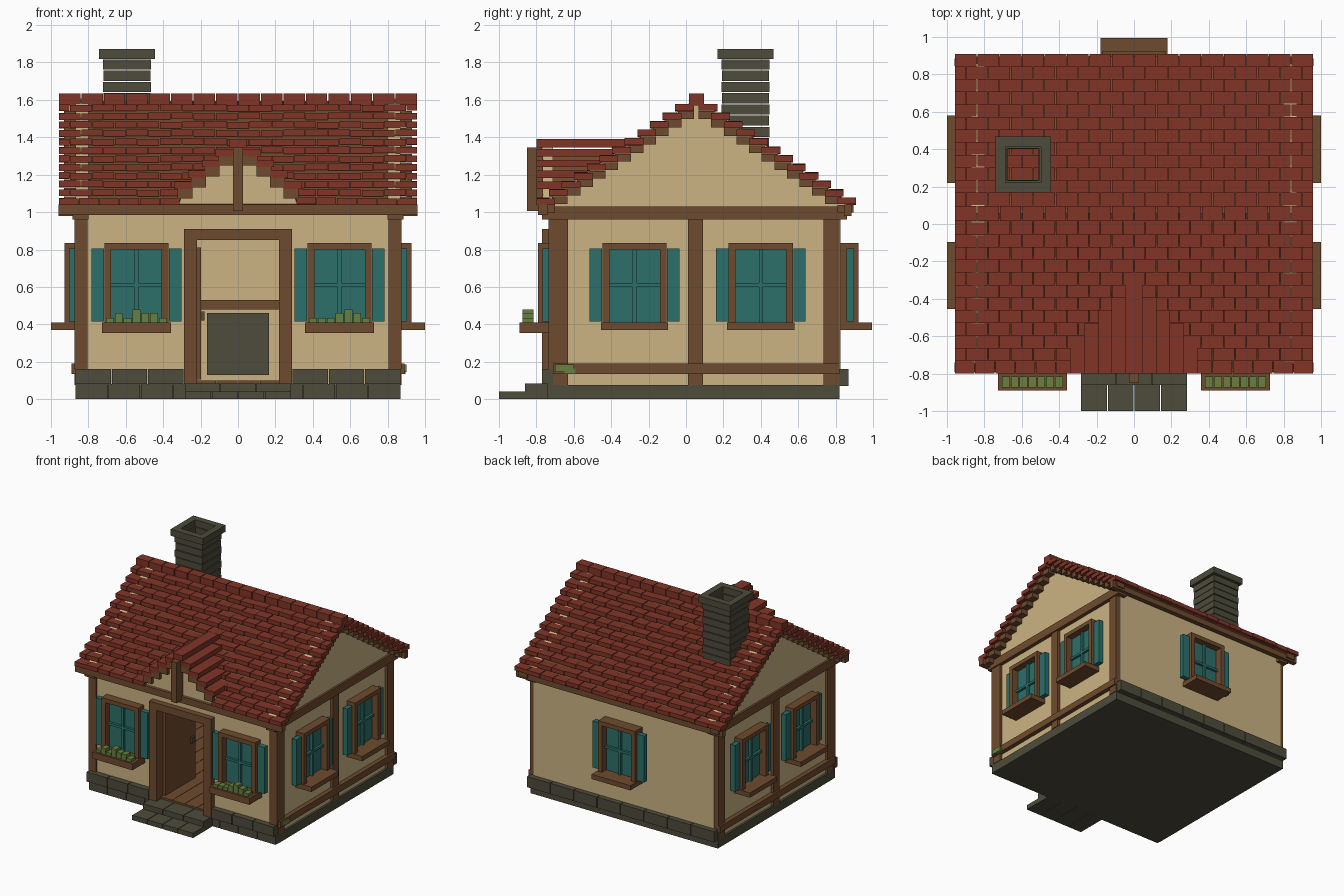
import bpy, bmesh, math, random
from mathutils import Matrix, Vector

if "Cube" in bpy.data.objects:
    bpy.data.objects.remove(bpy.data.objects["Cube"])

random.seed(4)


def srgb(r, g, b):
    return tuple(((c / 255 + 0.055) / 1.055) ** 2.4 for c in (r, g, b)) + (1,)


MATS = {}
for mat_name, col in {"plaster": (203, 180, 132), "red tile": (129, 53, 39), "timber": (111, 75, 46),
                      "teal paint": (45, 112, 106), "leaf green": (104, 126, 62),
                      "grey stone": (78, 76, 59)}.items():
    MATS[mat_name] = bpy.data.materials.new(mat_name)
    MATS[mat_name].diffuse_color = srgb(*col)


def finish(name, bm, mat):
    bmesh.ops.recalc_face_normals(bm, faces=bm.faces)
    me = bpy.data.meshes.new(name)
    bm.to_mesh(me)
    bm.free()
    me.materials.append(MATS[mat])
    ob = bpy.data.objects.new(name, me)
    bpy.context.collection.objects.link(ob)
    return ob


def boxes(name, mat, items, mx=Matrix()):
    """One object from boxes given as (x0, x1, y0, y1, z0, z1)."""
    bm = bmesh.new()
    for x0, x1, y0, y1, z0, z1 in items:
        m = Matrix.Translation(((x0 + x1) / 2, (y0 + y1) / 2, (z0 + z1) / 2))
        bmesh.ops.create_cube(bm, size=1, matrix=mx @ m @ Matrix.Diagonal((x1 - x0, y1 - y0, z1 - z0, 1)))
    return finish(name, bm, mat)


def prism(name, mat, pts, axis, a, b):
    """Extrude a 2D profile (u, z) along x or y from a to b."""
    bm = bmesh.new()
    vs = [bm.verts.new((a, u, z) if axis == "x" else (u, a, z)) for u, z in pts]
    f = bm.faces.new(vs)
    r = bmesh.ops.extrude_face_region(bm, geom=[f])
    d = Vector((b - a, 0, 0)) if axis == "x" else Vector((0, b - a, 0))
    bmesh.ops.translate(bm, vec=d, verts=[v for v in r["geom"] if isinstance(v, bmesh.types.BMVert)])
    return finish(name, bm, mat)


def split(x0, x1, n, gap=0.005):
    """Divide a span into n blocks with thin joints."""
    w = (x1 - x0) / n
    return [(x0 + i * w + gap / 2, x0 + (i + 1) * w - gap / 2) for i in range(n)]


def both(x0, x1, *rest):
    return [(x0, x1, *rest), (-x1, -x0, *rest)]


# Foundation and steps
boxes("foundation_slab", "grey stone", [(-0.87, 0.87, -0.71, 0.82, 0, 0.075)])
boxes("foundation_front_stones", "grey stone",
      [(a, b, -0.74, -0.70, 0, 0.08) for a, b in split(-0.87, 0.87, 10)]
      + [(a, b, -0.77, -0.70, 0.08, 0.16) for s in ((-0.87, -0.29), (0.29, 0.87)) for a, b in split(*s, 3)])
boxes("foundation_back_stones", "grey stone", [(a, b, 0.80, 0.87, 0.07, 0.16) for a, b in split(-0.87, 0.87, 8)])
boxes("front_steps", "grey stone",
      [(a, b, -1.0, -0.73, 0, 0.04) for a, b in split(-0.285, 0.285, 4)]
      + [(a, b, -0.86, -0.70, 0.04, 0.085) for a, b in split(-0.285, 0.285, 3)])

# Walls, floor
boxes("front_wall", "plaster", both(0.22, 0.85, -0.72, -0.68, 0.075, 1.04) + [(-0.22, 0.22, -0.72, -0.68, 0.85, 1.04)])
boxes("side_walls", "plaster", both(0.81, 0.853, -0.70, 0.81, 0.07, 1.04))
boxes("back_wall", "plaster", [(-0.84, 0.84, 0.78, 0.826, 0.07, 1.04)])
boxes("plank_floor", "timber", [(a, b, -0.71, 0.78, 0.075, 0.10) for a, b in split(-0.81, 0.81, 14, 0.003)])

# Timber frame
boxes("corner_posts", "timber",
      both(0.805, 0.875, -0.735, -0.63, 0.16, 0.98) + both(0.805, 0.875, -0.71, -0.63, 0.075, 0.20)
      + both(0.805, 0.875, 0.735, 0.82, 0.075, 0.98))
boxes("side_middle_posts", "timber", both(0.84, 0.875, 0.01, 0.09, 0.075, 0.98))
boxes("side_sill_beams", "timber", both(0.84, 0.89, -0.71, 0.82, 0.135, 0.19))
boxes("side_top_beams", "timber", both(0.80, 0.885, -0.77, 0.86, 0.96, 1.03))
boxes("eave_beams", "timber", [(-0.96, 0.96, -0.79, -0.74, 0.985, 1.04), (-0.96, 0.96, 0.845, 0.885, 0.98, 1.04)])
boxes("wall_moss", "leaf green", [(0.87, 0.90, -0.70, -0.60, 0.145, 0.185), (0.87, 0.895, -0.65, -0.59, 0.135, 0.165)])

# Doorway with the door standing open inwards
boxes("door_frame", "timber", both(0.22, 0.288, -0.77, -0.67, 0.08, 0.91) + [(-0.22, 0.22, -0.77, -0.67, 0.85, 0.91)])
boxes("open_door", "timber", [(-0.22, -0.198, a, b, 0.105, 0.81) for a, b in split(-0.68, -0.28, 4, 0.004)])
boxes("door_handle", "grey stone", [(-0.198, -0.18, -0.35, -0.32, 0.42, 0.47)])

# Fireplace inside, facing the door
boxes("fireplace_breast", "plaster", [(-0.24, 0.24, 0.70, 0.79, 0.10, 1.0)])
boxes("fireplace_mantel", "timber", [(-0.26, 0.26, 0.64, 0.72, 0.48, 0.53)])
boxes("fireplace_opening", "grey stone", [(-0.165, 0.165, 0.69, 0.71, 0.13, 0.46)])


# Windows: local -y points outwards, origin on the wall plane
def window(name, x, y, turn, planter=False):
    mx = Matrix.Translation((x, y, 0)) @ Matrix.Rotation(turn, 4, "Z")
    boxes(name + "_panes", "teal paint",
          [(-0.14, 0.14, -0.015, 0.03, 0.41, 0.81), (-0.01, 0.01, -0.035, 0, 0.41, 0.81),
           (-0.14, 0.14, -0.035, 0, 0.60, 0.62)], mx)
    boxes(name + "_frame", "timber",
          both(0.135, 0.172, -0.072, 0.03, 0.40, 0.835) + [(-0.135, 0.135, -0.072, 0.03, 0.80, 0.835)], mx)
    boxes(name + "_shutters", "teal paint", both(0.174, 0.24, -0.048, -0.008, 0.415, 0.805), mx)
    if not planter:
        boxes(name + "_sill", "timber", [(-0.18, 0.18, -0.145, 0.03, 0.37, 0.41)], mx)
        return
    boxes(name + "_flower_box", "timber", [(-0.185, 0.185, -0.17, 0, 0.355, 0.41)], mx)
    boxes(name + "_plants", "leaf green",
          [(a, b, -0.155, -0.095, 0.40, random.choice((0.435, 0.46, 0.48)))
           for a, b in split(-0.165, 0.165, 7)], mx)


for side, s in (("left", -1), ("right", 1)):
    window(f"front_{side}_window", 0.543 * s, -0.72, 0, True)
    for part, y in (("front", -0.275), ("rear", 0.40)):
        window(f"{side}_{part}_window", 0.855 * s, y, s * math.pi / 2)
window("back_window", 0, 0.85, math.pi)

# Main roof: stepped tile courses either side of the ridge
RY, N, DY, DZ = 0.055, 12, 0.0675, 0.0455
tiles, rakes = [], []
for side in (-1, 1):
    for i in range(N):
        d, top = 0.855 - DY * i, 1.075 + DZ * i
        spans = [(-0.96, -0.31, 6), (0.31, 0.96, 6)] if side < 0 and i == 0 else [(-0.96, 0.96, 16)]
        y0, y1 = sorted((RY + side * d, RY + side * max(d - 0.10, 0.0)))
        for x0, x1, n in spans:
            w = (x1 - x0) / n
            cuts = [x0] + [x0 + w * (k + (0.5 if i % 2 else 0)) for k in range(0 if i % 2 else 1, n)] + [x1]
            for a, b in zip(cuts, cuts[1:]):
                j = random.uniform(-0.003, 0.003)
                tiles.append((a + 0.002, b - 0.002, y0, y1, top - 0.035 + j, top + j))
        y0, y1 = sorted((RY + side * (d - 0.015), RY + side * max(d - 0.10, 0.0)))
        rakes += both(0.85, 0.93, y0, y1, top - 0.078, top - 0.036)
boxes("roof_tiles", "red tile", tiles)
boxes("roof_ridge_tiles", "red tile", [(a, b, 0.015, 0.095, 1.57, 1.633) for a, b in split(-0.96, 0.96, 16, 0.006)])
boxes("gable_rake_boards", "timber", rakes)
prism("roof_boarding", "timber",
      [(RY - 0.84, 1.033), (RY, 1.595), (RY + 0.84, 1.033), (RY + 0.82, 1.02), (RY, 1.57), (RY - 0.82, 1.02)],
      "x", -0.86, 0.86)
for name, s in (("left", -1), ("right", 1)):
    prism(name + "_gable_wall", "plaster", [(RY - 0.80, 1.0), (RY - 0.80, 1.066), (RY, 1.607),
                                            (RY + 0.80, 1.066), (RY + 0.80, 1.0)], "x", 0.80 * s, 0.868 * s)


# Small gable over the door
def meet(z):
    """y where the main roof reaches height z."""
    return RY - 0.855 + (z - 1.075) * DY / DZ + 0.05


prism("porch_gable_wall", "plaster", [(-0.32, 1.03), (0.32, 1.03), (0.30, 1.09), (0, 1.35), (-0.30, 1.09)],
      "y", -0.77, -0.71)
prism("porch_roof_core", "timber", [(-0.29, 1.05), (0.29, 1.05), (0, 1.33)], "y", -0.71, -0.45)
porch, barge = [(-0.045, 0.045, -0.80, meet(1.39), 1.345, 1.39)], []
for k in range(4):
    x, top = 0.025 + 0.073 * k, 1.338 - 0.058 * k
    porch += both(x, x + 0.095, -0.80, meet(top), top - 0.04, top)
    barge += both(x, x + 0.08, -0.80, -0.765, top - 0.09, top - 0.04)
boxes("porch_roof_tiles", "red tile", porch)
boxes("porch_barge_steps", "timber", barge)
boxes("porch_king_post", "timber", [(-0.026, 0.026, -0.85, -0.77, 1.005, 1.345)])

# Hollow chimney built in courses, with a wider cap


def ring(cx, cy, r, t, z0, z1):
    return [(cx - r, cx + r, cy - r, cy - r + t, z0, z1), (cx - r, cx + r, cy + r - t, cy + r, z0, z1),
            (cx - r, cx - r + t, cy - r + t, cy + r - t, z0, z1), (cx + r - t, cx + r, cy - r + t, cy + r - t, z0, z1)]


stones = []
for k in range(9):
    z = 1.282 + 0.06 * k
    stones += ring(-0.593, 0.318, 0.128 - 0.003 * (k % 2), 0.042, z, z + 0.054)
boxes("chimney_stack", "grey stone", stones)
boxes("chimney_cap", "grey stone", ring(-0.593, 0.318, 0.15, 0.055, 1.818, 1.873))

for m in bpy.data.materials:
    if m.users and not m.is_grease_pencil:
        m.use_nodes = True
        m.node_tree.nodes["Principled BSDF"].inputs["Base Color"].default_value = m.diffuse_color
